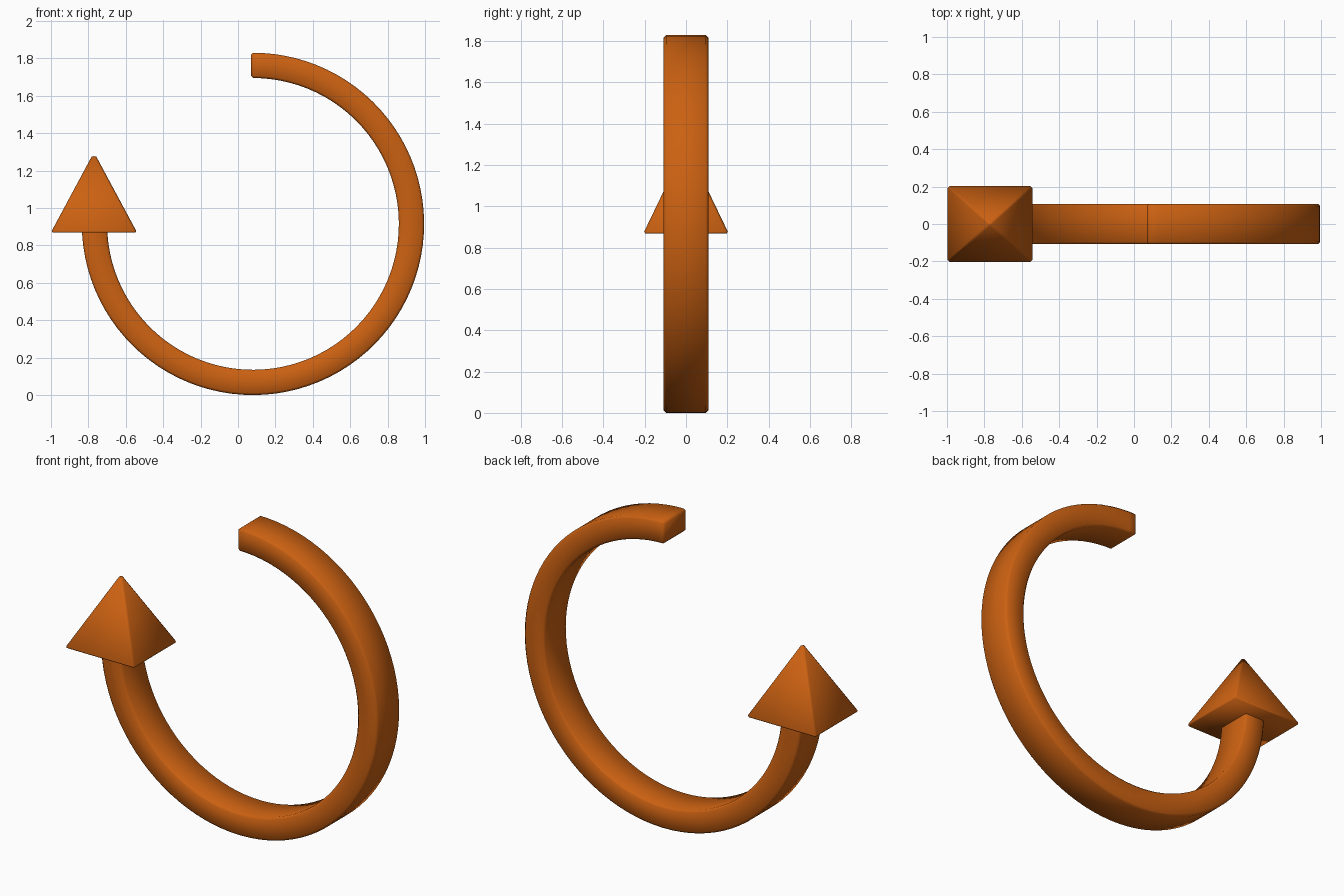
import bpy, bmesh
from math import cos, sin, radians

if "Cube" in bpy.data.objects:
    bpy.data.objects.remove(bpy.data.objects["Cube"])

CX, CZ = 0.08, 0.915          # centre of the arc
R_IN, R_OUT, HALF_Y = 0.78, 0.915, 0.108

orange = bpy.data.materials.new("orange")
orange.diffuse_color = (0.60, 0.12, 0.006, 1)
orange.use_nodes = True
orange.node_tree.nodes["Principled BSDF"].inputs["Base Color"].default_value = orange.diffuse_color


def finish(bm, name, bevel, segments):
    """Turn a bmesh into a softly bevelled, smooth shaded object."""
    bmesh.ops.recalc_face_normals(bm, faces=bm.faces[:])
    for f in bm.faces:
        f.smooth = True
    me = bpy.data.meshes.new(name)
    bm.to_mesh(me)
    bm.free()
    me.materials.append(orange)
    ob = bpy.data.objects.new(name, me)
    bpy.context.collection.objects.link(ob)
    mod = ob.modifiers.new("soft_edges", "BEVEL")
    mod.width = bevel
    mod.segments = segments
    mod.limit_method = "ANGLE"
    mod.angle_limit = radians(30)
    return ob


# Curved shaft: rectangular section swept three quarters of a turn
bm = bmesh.new()
steps = 72
start, end = radians(90.7), radians(-180)
section = [(R_IN, -HALF_Y), (R_OUT, -HALF_Y), (R_OUT, HALF_Y), (R_IN, HALF_Y)]
rings = []
for i in range(steps + 1):
    a = start + (end - start) * i / steps
    rings.append([bm.verts.new((CX + r * cos(a), y, CZ + r * sin(a)))
                  for r, y in section])
for p, q in zip(rings, rings[1:]):
    for k in range(4):
        n = (k + 1) % 4
        bm.faces.new((p[k], p[n], q[n], q[k]))
bm.faces.new(rings[0])
bm.faces.new(rings[-1])
finish(bm, "curved_shaft", 0.012, 1)

# Arrow head: four-sided pyramid with a slightly blunt tip
bm = bmesh.new()
hx, hy, z0, z1 = 0.231, 0.207, 0.868, 1.298
base = [bm.verts.new((-0.77 + sx * hx, sy * hy, z0))
        for sx, sy in ((-1, -1), (1, -1), (1, 1), (-1, 1))]
tip = bm.verts.new((-0.77, 0, z1))
bm.faces.new(base)
for k in range(4):
    bm.faces.new((base[k], base[(k + 1) % 4], tip))
finish(bm, "arrow_head", 0.01, 1)
